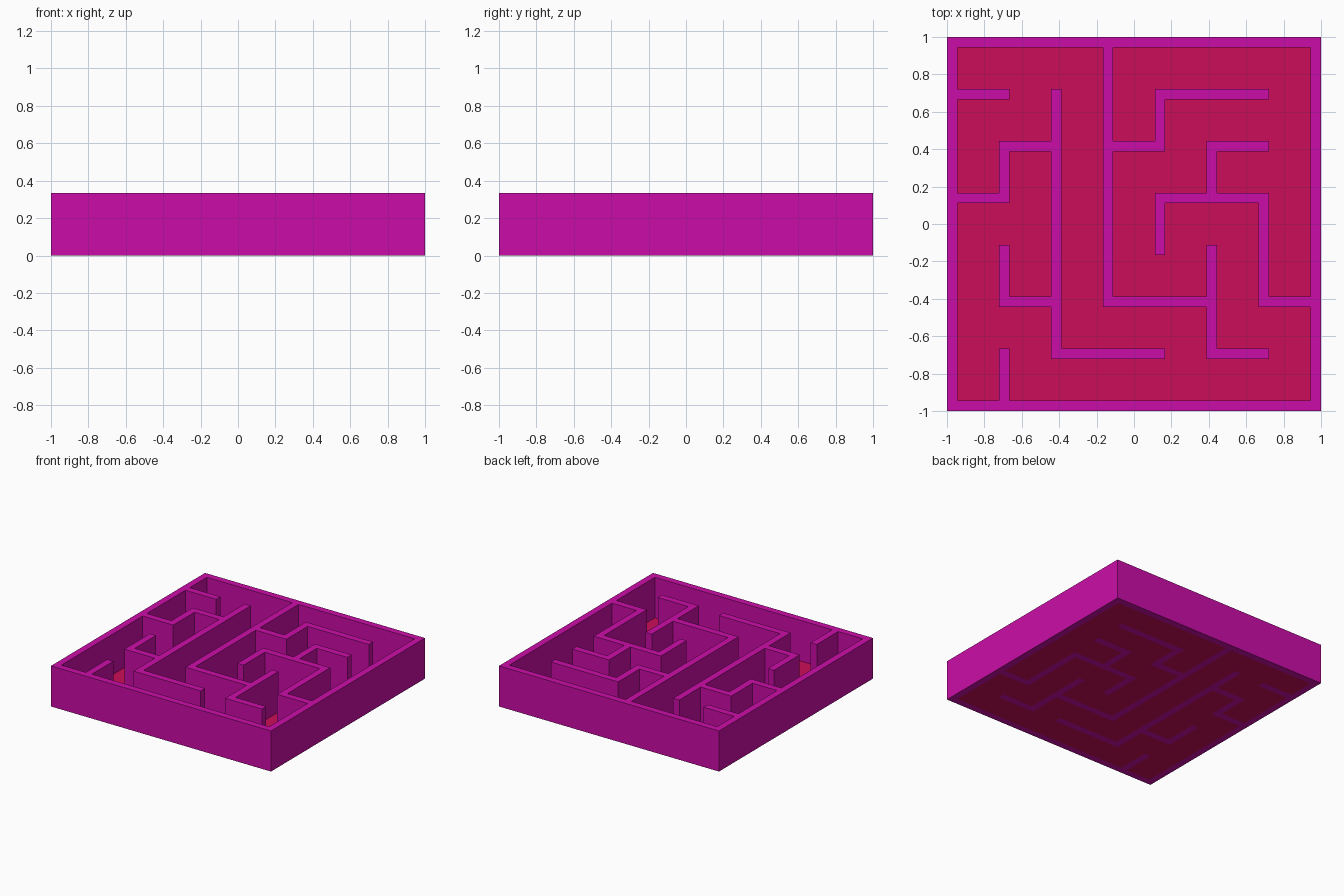
import bpy, bmesh, math

if "Cube" in bpy.data.objects:
    bpy.data.objects.remove(bpy.data.objects["Cube"])

T = 2 / 36          # wall thickness; one maze cell is five thicknesses
H = 6 * T           # wall height
N = 36

# Wall runs between grid nodes 0..7: (x0, y0, x1, y1)
RUNS = [
    (0, 0, 7, 0), (0, 7, 7, 7), (0, 0, 0, 7), (7, 0, 7, 7),      # outer frame
    (0, 6, 1, 6), (0, 4, 1, 4), (1, 4, 1, 5), (1, 5, 2, 5),
    (2, 1, 2, 6), (2, 1, 4, 1), (1, 2, 2, 2), (1, 2, 1, 3), (1, 0, 1, 1),
    (3, 2, 3, 7), (3, 2, 5, 2), (5, 1, 5, 3), (5, 1, 6, 1),
    (3, 5, 4, 5), (4, 5, 4, 6), (4, 6, 6, 6),
    (5, 5, 6, 5), (5, 4, 5, 5), (4, 4, 6, 4), (4, 3, 4, 4),
    (6, 2, 6, 4), (6, 2, 7, 2),
]

solid = {(i, j) for x0, y0, x1, y1 in RUNS
         for i in range(5 * x0, 5 * x1 + 1)
         for j in range(5 * y0, 5 * y1 + 1)}
empty = {(i, j) for i in range(N) for j in range(N)} - solid


def build(name, tiles, height, color):
    """Merge square tiles into clean outlines, then extrude if height > 0."""
    bm = bmesh.new()
    cache = {}

    def vert(i, j):
        if (i, j) not in cache:
            cache[i, j] = bm.verts.new((i * T - 1, j * T - 1, 0))
        return cache[i, j]

    for i, j in sorted(tiles):
        bm.faces.new([vert(i, j), vert(i + 1, j), vert(i + 1, j + 1), vert(i, j + 1)])
    if height:
        base = bm.faces[:]
        ext = bmesh.ops.extrude_face_region(bm, geom=base, use_keep_orig=True)
        top = [g for g in ext["geom"] if isinstance(g, bmesh.types.BMVert)]
        bmesh.ops.translate(bm, verts=top, vec=(0, 0, height))
        bmesh.ops.recalc_face_normals(bm, faces=bm.faces[:])
    bmesh.ops.dissolve_limit(bm, angle_limit=math.radians(1),
                             verts=bm.verts[:], edges=bm.edges[:])
    mesh = bpy.data.meshes.new(name)
    bm.to_mesh(mesh)
    bm.free()
    mat = bpy.data.materials.new(name + "_color")
    mat.diffuse_color = color
    mat.use_nodes = True
    mat.node_tree.nodes["Principled BSDF"].inputs["Base Color"].default_value = mat.diffuse_color
    mesh.materials.append(mat)
    obj = bpy.data.objects.new(name, mesh)
    bpy.context.collection.objects.link(obj)
    return obj


# Maze walls with frame, and the floor filling the passages
build("maze_walls", solid, H, (0.60, 0.004, 0.39, 1))
build("maze_floor", empty, 0, (0.60, 0.004, 0.10, 1))
